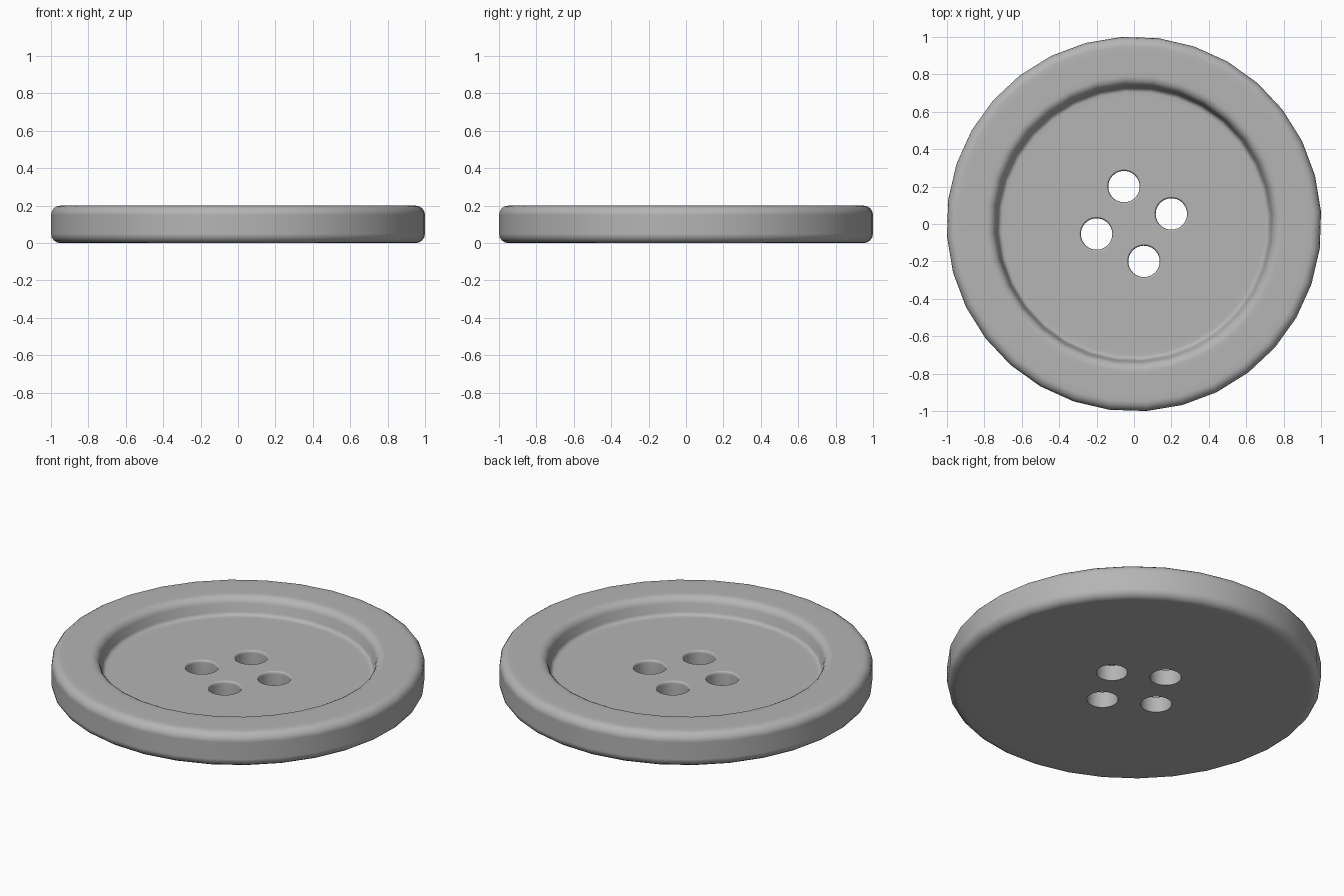
import bpy, bmesh
from math import sin, cos, pi, radians

if "Cube" in bpy.data.objects:
    bpy.data.objects.remove(bpy.data.objects["Cube"])

TURN = radians(15)      # the whole button is twisted slightly about z


def arc(cx, cz, r, a0, a1, n=4):
    """Points of a fillet in the r-z plane, angles in degrees."""
    angles = [radians(a0 + (a1 - a0) * i / n) for i in range(n + 1)]
    return [(cx + r * cos(a), cz + r * sin(a)) for a in angles]


def lathe(name, profile, sides, centre=(0, 0)):
    """Closed solid of revolution, profile listed from bottom to top."""
    bm = bmesh.new()
    rings = []
    for r, z in profile:
        rings.append([bm.verts.new((centre[0] + r * cos(TURN + 2 * pi * i / sides),
                                    centre[1] + r * sin(TURN + 2 * pi * i / sides), z))
                      for i in range(sides)])
    for a, b in zip(rings, rings[1:]):
        for i in range(sides):
            j = (i + 1) % sides
            bm.faces.new((a[i], a[j], b[j], b[i]))
    bm.faces.new(rings[0][::-1])
    bm.faces.new(rings[-1])
    bmesh.ops.recalc_face_normals(bm, faces=bm.faces)
    mesh = bpy.data.meshes.new(name)
    bm.to_mesh(mesh)
    bm.free()
    obj = bpy.data.objects.new(name, mesh)
    bpy.context.collection.objects.link(obj)
    return obj


# Button body: flat back, rounded rim, recessed centre with a sloped wall
R, H, FLOOR, F = 1.002, 0.20, 0.10, 0.05
profile = [(0.9, 0)]
profile += arc(R - F, F, F, -90, 0)
profile += arc(R - F, H - F, F, 0, 90)
profile += [(0.92, H), (0.82, H)]
profile += arc(0.79, H - F, F, 90, 165)
profile += arc(0.706, FLOOR + 0.025, 0.025, -15, -90, 3)
profile += [(0.68, FLOOR)]
button = lathe("button_body", profile, 32)

# Dark grey finish
grey = bpy.data.materials.new("dark_grey")
grey.diffuse_color = (0.46, 0.46, 0.46, 1)
grey.use_nodes = True
grey.node_tree.nodes["Principled BSDF"].inputs["Base Color"].default_value = grey.diffuse_color
button.data.materials.append(grey)

# Four thread holes with a softened upper edge
hole = [(0.084, -0.1), (0.084, FLOOR - 0.015), (0.088, FLOOR - 0.005),
        (0.094, FLOOR), (0.094, 0.3)]
bpy.context.view_layer.objects.active = button
button.select_set(True)
for k in range(4):
    a = TURN + k * pi / 2
    cutter = lathe("hole_cutter", hole, 32, (0.207 * cos(a), 0.207 * sin(a)))
    cutter.data.materials.append(grey)
    cutter.hide_render = True
    mod = button.modifiers.new("thread_hole", 'BOOLEAN')
    mod.operation = 'DIFFERENCE'
    mod.solver = 'EXACT'
    mod.object = cutter
    bpy.ops.object.modifier_apply(modifier=mod.name)
    bpy.data.objects.remove(cutter)

# Smooth shading, with large flat faces kept flat
bpy.ops.object.shade_smooth_by_angle(angle=radians(40))
weighted = button.modifiers.new("flat_faces", 'WEIGHTED_NORMAL')
weighted.keep_sharp = True
weighted.weight = 100
